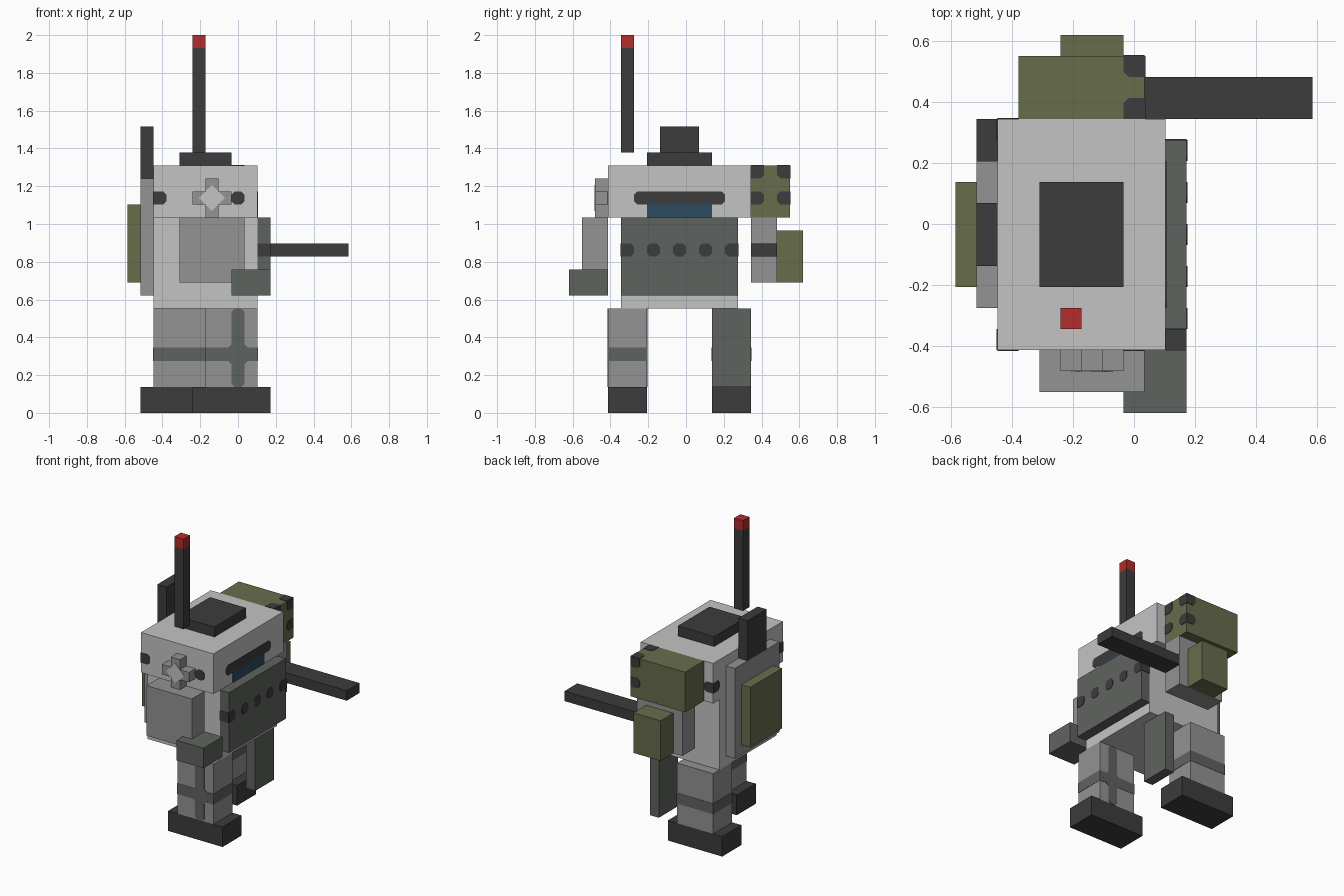
import bpy, bmesh
from mathutils import Vector

cube = bpy.data.objects.get("Cube")
if cube:
    bpy.data.objects.remove(cube, do_unlink=True)

U = 2 / 29  # one block; all sizes below are in blocks


def material(name, r, g, b):
    lin = [((c / 255 + 0.055) / 1.055) ** 2.4 for c in (r, g, b)] + [1]
    m = bpy.data.materials.new(name)
    m.use_nodes = True
    m.diffuse_color = lin
    bsdf = m.node_tree.nodes["Principled BSDF"]
    bsdf.inputs["Base Color"].default_value = lin
    bsdf.inputs["Roughness"].default_value = 0.9
    return m


LIGHT = material("light_grey", 196, 196, 196)
GREY = material("mid_grey", 147, 147, 147)
DARK = material("charcoal", 60, 60, 60)
STEEL = material("dark_green_grey", 95, 99, 95)
OLIVE = material("olive_green", 103, 109, 76)
BLUE = material("window_blue", 45, 76, 97)
RED = material("signal_red", 178, 44, 44)


def finish(name, mat, bm):
    bmesh.ops.recalc_face_normals(bm, faces=bm.faces)
    me = bpy.data.meshes.new(name)
    bm.to_mesh(me)
    bm.free()
    me.materials.append(mat)
    ob = bpy.data.objects.new(name, me)
    bpy.context.collection.objects.link(ob)
    return ob


def box(name, mat, x, y, z, grow=0):
    """Block between the given (low, high) pairs."""
    bm = bmesh.new()
    bmesh.ops.create_cube(bm, size=1)
    for v in bm.verts:
        v.co = Vector([(r[0] - grow if c < 0 else r[1] + grow) * U
                       for c, r in zip(v.co, (x, y, z))])
    return finish(name, mat, bm)


def plate(name, mat, axis, pos, points):
    """Thin painted polygon lying across an axis at pos."""
    bm = bmesh.new()
    verts = []
    for a, b in points:
        co = [a, b]
        co.insert(axis, pos - 0.04)
        verts.append(bm.verts.new(Vector(co) * U))
    face = bm.faces.new(verts)
    res = bmesh.ops.extrude_face_region(bm, geom=[face])
    move = Vector((0, 0, 0))
    move[axis] = 0.08 * U
    bmesh.ops.translate(bm, vec=move, verts=[g for g in res["geom"] if isinstance(g, bmesh.types.BMVert)])
    return finish(name, mat, bm)


def spot(name, mat, axis, pos, a, b, cut="1111", c=0.25):
    """Rectangle plate with clipped corners; cut flags go round from low-low."""
    corners = [(a[0], b[0], 1, 1), (a[1], b[0], -1, 1), (a[1], b[1], -1, -1), (a[0], b[1], 1, -1)]
    pts = []
    for i, (p, q, sp, sq) in enumerate(corners):
        if cut[i] == "0":
            pts.append((p, q))
        else:
            pair = [(p, q + c * sq), (p + c * sp, q)]
            pts += pair if i % 2 == 0 else pair[::-1]
    return plate(name, mat, axis, pos, pts)


def diamond(name, mat, axis, pos, a, b, r):
    return plate(name, mat, axis, pos, [(a - r, b), (a, b - r), (a + r, b), (a, b + r)])


# Torso and head
box("torso", LIGHT, (-6.5, 1.5), (-5, 4), (8, 15))
box("head", LIGHT, (-6.5, 1.5), (-6, 5), (15, 19))
box("hatch", DARK, (-4.5, -0.5), (-3, 2), (19, 20))
box("antenna", DARK, (-3.5, -2.5), (-5, -4), (20, 28))
box("antenna_tip", RED, (-3.5, -2.5), (-5, -4), (28, 29))

# Vision slots and side window
spot("side_slot", DARK, 0, 1.5, (-4, 3), (16, 17))
spot("side_window", BLUE, 0, 1.5, (-3, 2), (15, 16), "0000")
spot("front_slot", DARK, 1, -6, (-0.5, 0.5), (16, 17))
spot("front_corner_slot", DARK, 1, -6, (-6.5, -5.5), (16, 17), "0110")
spot("front_corner_slot_side", DARK, 0, -6.5, (-6, -5), (16, 17), "0110")
spot("rear_corner_slot", DARK, 1, 5, (-6.5, -5.5), (16, 17), "0110")
spot("rear_corner_slot_side", DARK, 0, -6.5, (4, 5), (16, 17), "1001")

# Cross-shaped sensor
box("sensor_bar", GREY, (-3.5, -0.5), (-7, -6), (16, 17))
for z in (15, 17):
    box("sensor_post", GREY, (-2.5, -1.5), (-7, -6), (z, z + 1))
diamond("sensor_centre", LIGHT, 1, -7, -2, 16.5, 1.0)

# Chest plate and hand block
box("chest_plate", GREY, (-4.5, 0.5), (-8, -6), (10, 15))
box("hand_block", STEEL, (-0.5, 2.5), (-9, -6), (9, 11))

# Left side panel with a row of ports
box("left_panel", STEEL, (1.5, 2.5), (-5, 4), (9, 15))
for y in range(-5, 4, 2):
    flags = "0110" if y == -5 else "1001" if y == 3 else "1111"
    spot("panel_port", DARK, 0, 2.5, (y, y + 1), (12, 13), flags)
for y in (-5, 4):
    spot("panel_port_end", DARK, 1, y, (1.5, 2.5), (12, 13), "0000")

# Right side shield and chimney block
box("right_panel", GREY, (-7.5, -6.5), (-4, 3), (9, 18))
box("right_shield", OLIVE, (-8.5, -7.5), (-3, 2), (10, 16))
box("right_stack", DARK, (-7.5, -6.5), (-2, 1), (18, 22))

# Back equipment
box("back_pack", GREY, (-4.5, 0.5), (5, 7), (10, 15))
box("back_pouch", OLIVE, (-3.5, -0.5), (7, 9), (10, 14))
box("bed_roll", OLIVE, (-5.5, 0.5), (5, 8), (15, 19))
box("back_barrel", DARK, (0.5, 8.5), (5, 7), (12, 13))

# Dark straps on the bed roll corners
for z, low in ((16, "1"), (18, "1")):
    high = "0" if z == 18 else "1"
    spot("strap_inner", DARK, 0, 0.5, (5, 6), (z, z + 1), "01" + high + "0")
    spot("strap_outer", DARK, 0, 0.5, (7, 8), (z, z + 1), "100" + high)
    spot("strap_back", DARK, 1, 8, (-0.5, 0.5), (z, z + 1), "100" + high)
spot("strap_top_inner", DARK, 2, 19, (-0.5, 0.5), (5, 6), "0001")
spot("strap_top_outer", DARK, 2, 19, (-0.5, 0.5), (7, 8), "1000")

# Legs in a walking pose: left forward, right back
for side, x, y in (("left", -2.5, -6), ("right", -6.5, 2)):
    box(side + "_leg", GREY, (x, x + 4), (y, y + 3), (2, 8))
    box(side + "_leg_band", STEEL, (x, x + 4), (y, y + 3), (4, 5), 0.03)
    box(side + "_foot", DARK, (x - 1, x + 5), (y, y + 3), (0, 2))

# Upright stripe on the forward leg
for y in (-6, -3):
    spot("leg_stripe", STEEL, 1, y, (-0.5, 0.5), (2, 8))
    diamond("leg_stripe_joint", STEEL, 1, y, 0, 4.5, 1.25)

# Hanging plate behind the forward leg
box("hip_plate", STEEL, (-0.5, 0.5), (2, 5), (2, 8))
